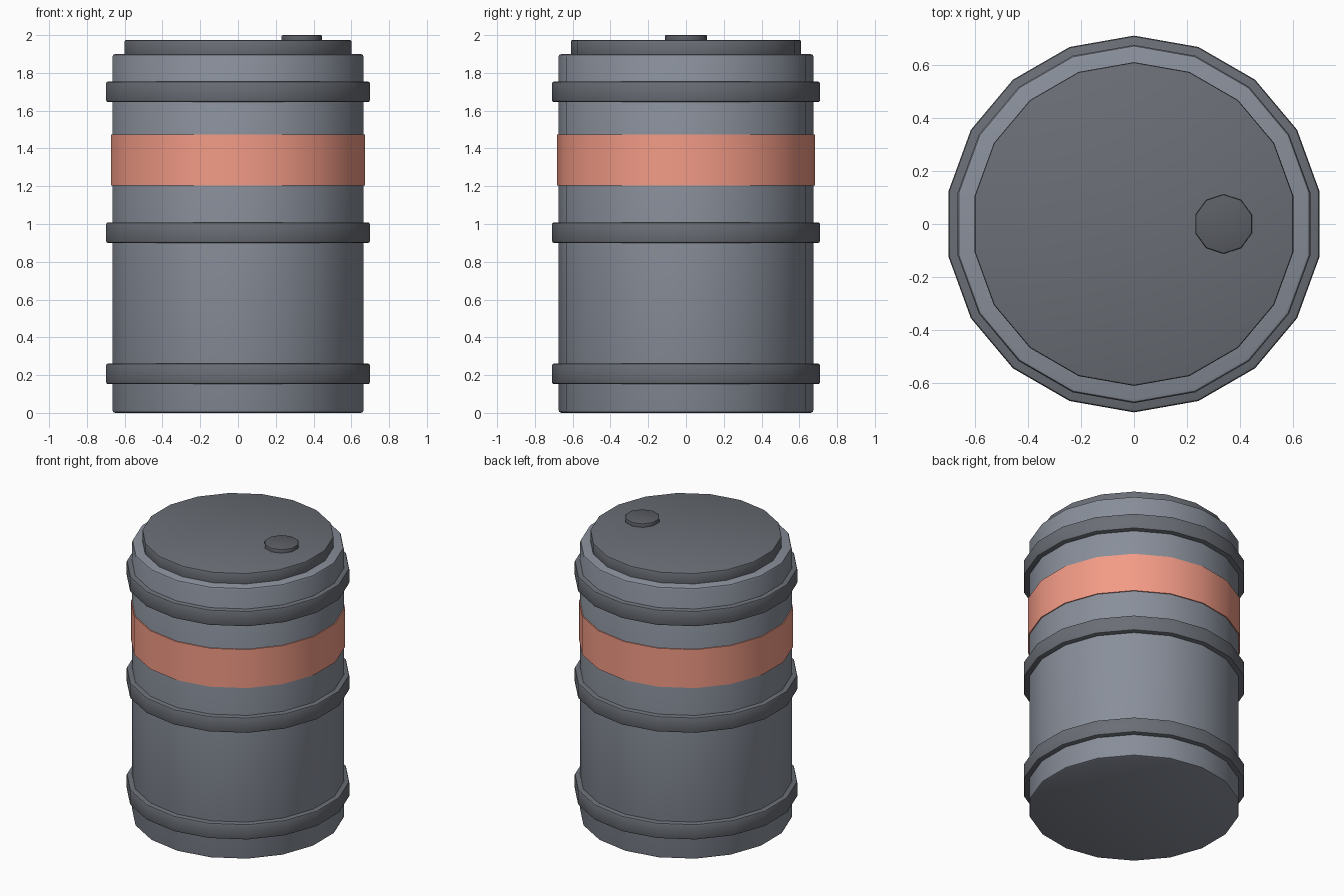
import bpy
import math

if "Cube" in bpy.data.objects:
    bpy.data.objects.remove(bpy.data.objects["Cube"])


def paint(name, rgb):
    mat = bpy.data.materials.new(name)
    mat.diffuse_color = (*rgb, 1)
    mat.use_nodes = True
    mat.node_tree.nodes["Principled BSDF"].inputs["Base Color"].default_value = mat.diffuse_color
    return mat


BODY = paint("steel_grey", (0.25, 0.275, 0.325))
TRIM = paint("trim_grey", (0.145, 0.157, 0.18))
CAP = paint("cap_grey", (0.105, 0.113, 0.13))
ORANGE = paint("stripe_orange", (0.90, 0.33, 0.24))


def drum(name, mat, r, z0, z1, bevel=0.0, sides=18, x=0.0):
    """Upright low-poly cylinder from z0 to z1, with optional softened rims."""
    bpy.ops.mesh.primitive_cylinder_add(
        vertices=sides, radius=r, depth=z1 - z0, location=(x, 0, (z0 + z1) / 2))
    ob = bpy.context.object
    ob.name = name
    ob.data.materials.append(mat)
    if bevel:
        mod = ob.modifiers.new("rim_bevel", 'BEVEL')
        mod.width = bevel
        mod.segments = 2
        mod.limit_method = 'ANGLE'
        mod.angle_limit = math.radians(45)
        bpy.ops.object.modifier_apply(modifier=mod.name)
    bpy.ops.object.shade_smooth_by_angle(angle=math.radians(40))
    return ob


# Barrel body
drum("barrel_body", BODY, 0.675, 0.0, 1.90, 0.015)

# Three raised hoops
for label, z in (("lower", 0.207), ("middle", 0.954), ("upper", 1.70)):
    drum(label + "_hoop", TRIM, 0.71, z - 0.055, z + 0.055, 0.012)

# Coloured stripe
drum("warning_stripe", ORANGE, 0.682, 1.204, 1.473)

# Lid and off-centre filler cap
drum("lid", TRIM, 0.61, 1.88, 1.974, 0.008)
drum("filler_cap", CAP, 0.112, 1.95, 2.0, 0.006, sides=10, x=0.338)
